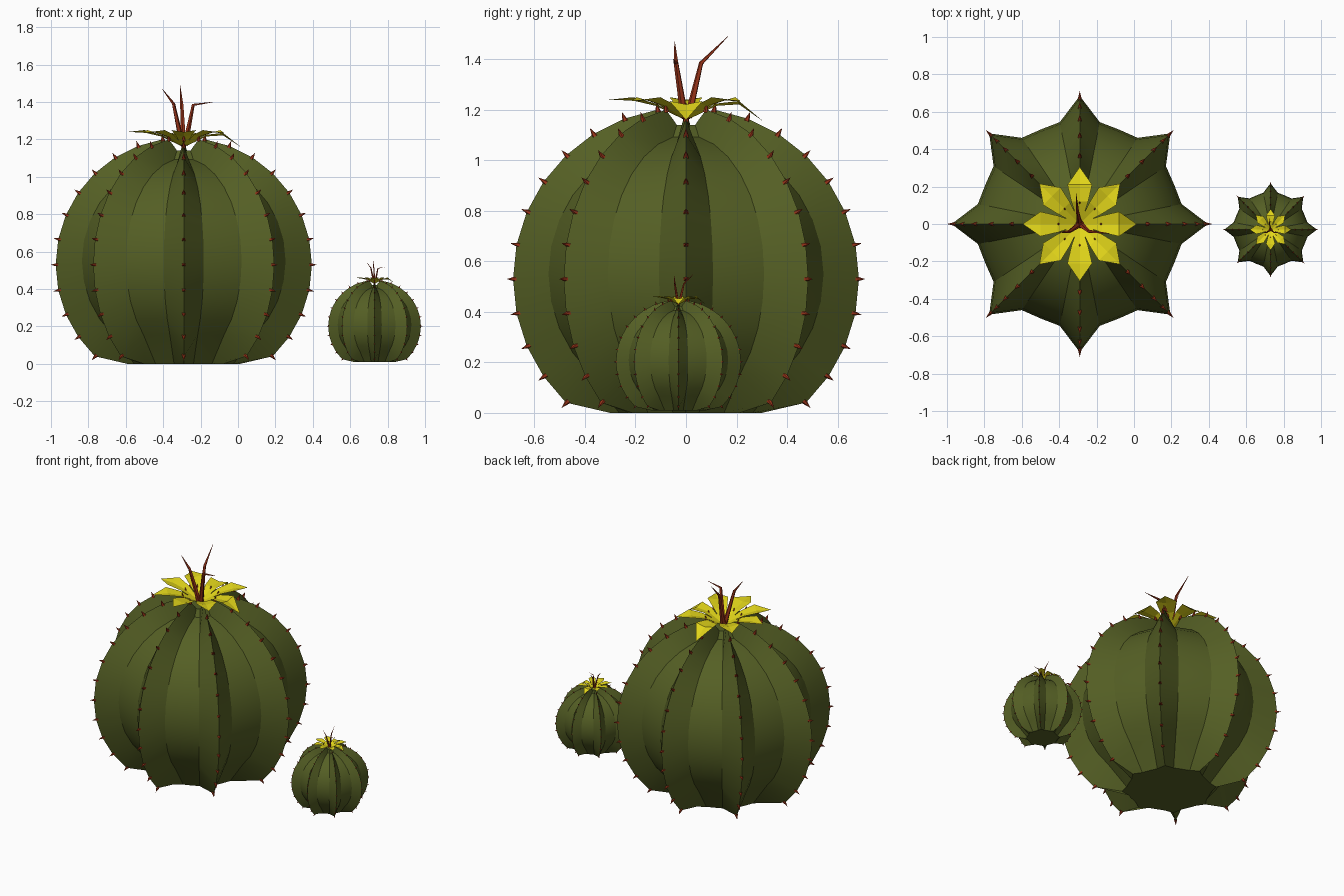
import bpy, bmesh, math
from mathutils import Vector, Matrix

if "Cube" in bpy.data.objects:
    bpy.data.objects.remove(bpy.data.objects["Cube"])


def material(name, rgb):
    m = bpy.data.materials.new(name)
    m.diffuse_color = (*rgb, 1)
    m.use_nodes = True
    m.node_tree.nodes["Principled BSDF"].inputs["Base Color"].default_value = m.diffuse_color
    return m


GREEN = material("cactus_green", (0.09, 0.115, 0.018))
YELLOW = material("petal_yellow", (0.75, 0.66, 0.01))
RED = material("spine_red", (0.33, 0.035, 0.01))
RIBS = 8
LATS = [math.radians(-46 + 11.5 * k) for k in range(12)]


def finish(bm, name, mat, place, smooth=None):
    bmesh.ops.transform(bm, matrix=place, verts=bm.verts)
    me = bpy.data.meshes.new(name)
    bm.to_mesh(me)
    bm.free()
    me.materials.append(mat)
    ob = bpy.data.objects.new(name, me)
    bpy.context.collection.objects.link(ob)
    if smooth:
        bpy.ops.object.select_all(action='DESELECT')
        ob.select_set(True)
        bpy.context.view_layer.objects.active = ob
        bpy.ops.object.shade_smooth_by_angle(angle=math.radians(smooth))
    return ob


def loft(bm, rings):
    vs = [[bm.verts.new(p) for p in r] for r in rings]
    n = len(vs[0])
    for a, b in zip(vs, vs[1:]):
        for i in range(n):
            j = (i + 1) % n
            bm.faces.new((a[i], a[j], b[j], b[i]))
    bm.faces.new(vs[0][::-1])
    bm.faces.new(vs[-1])


def star_ring(tip, side):
    # four points per rib: ridge, flank, valley, flank
    pts = []
    for i in range(RIBS * 4):
        k = i % 4
        ang = math.radians((i // 4) * 45 + (0, 11.1, 22.5, 33.9)[k])
        r, z = tip if k == 0 else (side[0] * (0.985 if k == 2 else 1), side[1])
        pts.append((r * math.cos(ang), r * math.sin(ang), z))
    return pts


def cactus(prefix, place):
    # ribbed body
    bm = bmesh.new()
    rings = [star_ring((0.30, 0), (0.27, 0))]
    for a in LATS:
        c, s = math.cos(a), math.sin(a)
        rings.append(star_ring((0.685 * c, 0.53 + 0.68 * s),
                               (0.555 * c, 0.55 + 0.55 * s)))
    rings.append(star_ring((0.07, 1.16), (0.065, 1.14)))
    loft(bm, rings)
    finish(bm, prefix + "_body", GREEN, place, 25)

    # spines along every ridge
    bm = bmesh.new()
    for i in range(RIBS):
        az = math.radians(45 * i)
        for a in LATS:
            d = Vector((math.cos(a) * math.cos(az), math.cos(a) * math.sin(az), math.sin(a)))
            m = (Matrix.Translation(Vector((0, 0, 0.53)) + d * 0.69)
                 @ d.to_track_quat('Z', 'Y').to_matrix().to_4x4())
            bmesh.ops.create_cone(bm, cap_ends=True, segments=6, radius1=0.012,
                                  radius2=0, depth=0.04, matrix=m)
    finish(bm, prefix + "_spines", RED, place)

    # creased petals, two of them drooping
    bm = bmesh.new()
    tip_z = [1.16, 1.235, 1.155, 1.235, 1.24, 1.235, 1.24, 1.235]
    for i, tz in enumerate(tip_z):
        rot = Matrix.Rotation(math.radians(45 * i), 4, 'Z')
        mz = 1.25 if tz > 1.2 else 1.235
        prof = [(0.02, 0.012, 1.17), (0.12, 0.045, 1.225), (0.21, 0.066, mz)]
        tip = bm.verts.new(rot @ Vector((0.305, 0, tz)))
        rows = [[bm.verts.new(rot @ Vector((r, s * w, z - (0 if s else 0.2 * w))))
                 for s in (-1, 0, 1)] for r, w, z in prof]
        for s in (0, 1):
            for a, b in zip(rows, rows[1:]):
                bm.faces.new((a[s], b[s], b[s + 1], a[s + 1]))
            bm.faces.new((rows[-1][s], tip, rows[-1][s + 1]))
    finish(bm, prefix + "_petals", YELLOW, place)

    # bent stamens and the flower centre
    bm = bmesh.new()
    paths = [((-0.01, 0.06, 1.385), (-0.02, 0.165, 1.49)),
             ((-0.055, -0.04, 1.39), (-0.115, -0.045, 1.47)),
             ((0.05, -0.04, 1.385), (0.155, -0.05, 1.40))]
    for mid, end in paths:
        pts = [Vector((mid[0] * 0.15, mid[1] * 0.15, 1.17)), Vector(mid), Vector(end)]
        rings = []
        for p, rad, d in zip(pts, (0.016, 0.009, 0.001),
                             (pts[1] - pts[0], pts[2] - pts[0], pts[2] - pts[1])):
            q = d.to_track_quat('Z', 'Y')
            rings.append([p + q @ Vector((rad * math.cos(t * math.pi / 2.5),
                                          rad * math.sin(t * math.pi / 2.5), 0))
                          for t in range(5)])
        loft(bm, rings)
    bmesh.ops.create_icosphere(bm, subdivisions=1, radius=0.025,
                               matrix=Matrix.Translation((0, 0, 1.18)))
    finish(bm, prefix + "_stamens", RED, place)


cactus("large_cactus", Matrix.Translation((-0.29, 0, 0)))
cactus("small_cactus", Matrix.Translation((0.73, -0.03, 0.01)) @ Matrix.Scale(0.362, 4))
